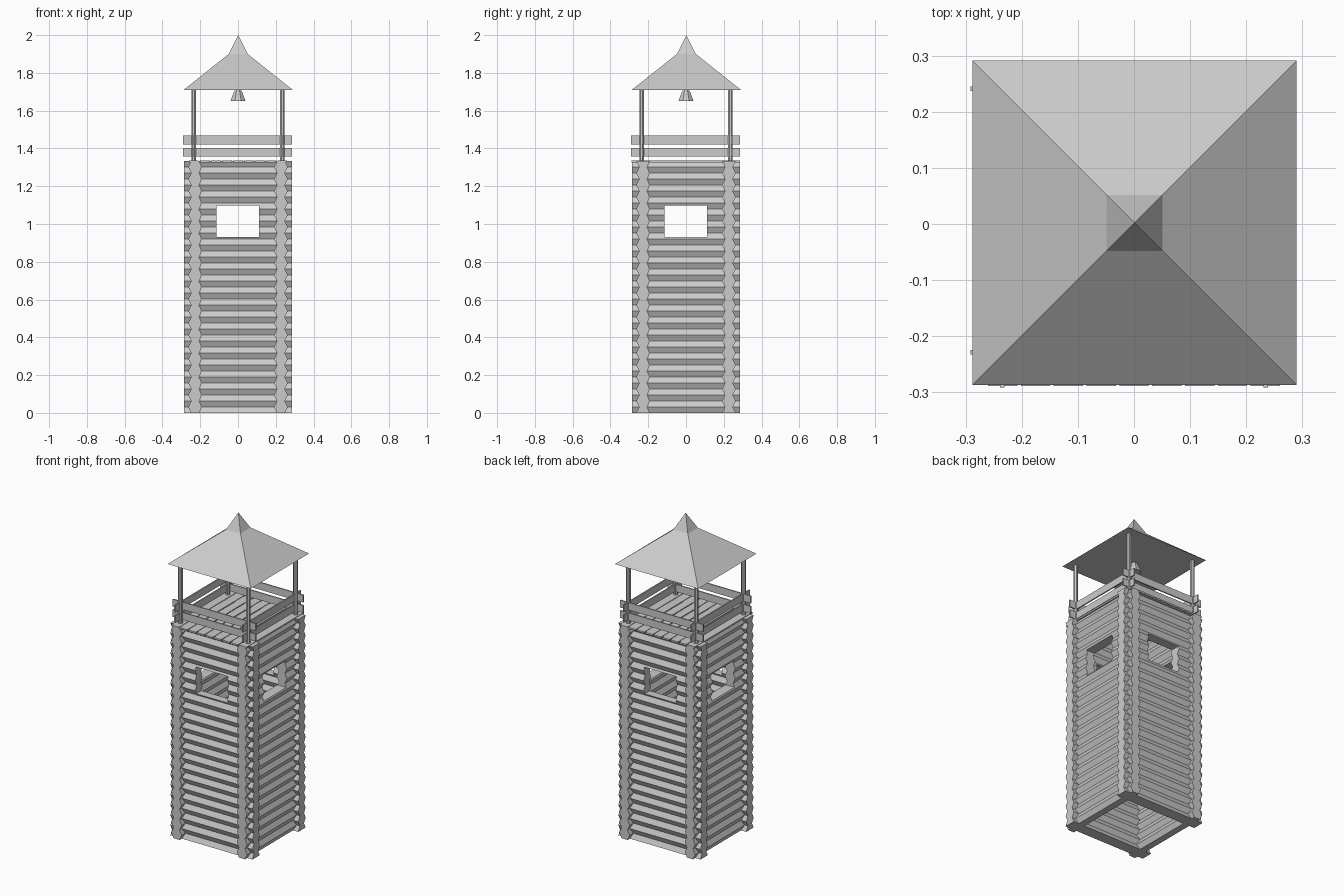
import bpy, bmesh, math
from mathutils import Matrix

if "Cube" in bpy.data.objects:
    bpy.data.objects.remove(bpy.data.objects["Cube"])

H = 1.333          # height of the log shaft
N = 21             # log courses
HALF = 0.285       # half length of a log wall
OFF = 0.227        # wall centre line
WIN = (0.93, 1.098)


def to_object(name, bm):
    bmesh.ops.recalc_face_normals(bm, faces=bm.faces[:])
    me = bpy.data.meshes.new(name)
    bm.to_mesh(me)
    bm.free()
    ob = bpy.data.objects.new(name, me)
    bpy.context.collection.objects.link(ob)
    return ob


def box(name, x, y, z):
    bm = bmesh.new()
    bmesh.ops.create_cube(bm, size=1)
    for v in bm.verts:
        v.co = [(r[0] + r[1]) / 2 + c * (r[1] - r[0]) for r, c in zip((x, y, z), v.co)]
    return to_object(name, bm)


def lathe(name, rings, sides, turn=0.0, loc=(0, 0)):
    """Stack of (radius, z) rings; closed at both ends."""
    bm = bmesh.new()
    loops = []
    for r, z in rings:
        if r == 0:
            loops.append([bm.verts.new((loc[0], loc[1], z))] * sides)
        else:
            angles = [turn + 2 * math.pi * i / sides for i in range(sides)]
            loops.append([bm.verts.new((loc[0] + r * math.cos(a), loc[1] + r * math.sin(a), z))
                          for a in angles])
    for a, b in zip(loops, loops[1:]):
        for i in range(sides):
            j = (i + 1) % sides
            quad = list(dict.fromkeys((a[i], a[j], b[j], b[i])))
            bm.faces.new(quad)
    for loop, (r, z) in ((loops[0], rings[0]), (loops[-1], rings[-1])):
        if r > 0:
            bm.faces.new(loop)
    return to_object(name, bm)


def log_wall(name, centre, along_y, phase):
    """Zigzag log profile, extruded along the wall."""
    bm = bmesh.new()
    step = H / (2 * N)
    rows = [(0.036 if (i + phase) % 2 == 0 else 0.021, i * step) for i in range(2 * N + 1)]
    ends = []
    for x in (-HALF, HALF):
        ends.append([(bm.verts.new((x, -w, z)), bm.verts.new((x, w, z))) for w, z in rows])
    a, b = ends
    for i in range(2 * N):
        for s in (0, 1):
            bm.faces.new((a[i][s], b[i][s], b[i + 1][s], a[i + 1][s]))
        for e in ends:
            bm.faces.new((e[i][0], e[i][1], e[i + 1][1], e[i + 1][0]))
    for i in (0, -1):
        bm.faces.new((a[i][0], a[i][1], b[i][1], b[i][0]))
    if along_y:
        bm.transform(Matrix.Rotation(math.pi / 2, 4, 'Z'))
        bm.transform(Matrix.Translation((centre, 0, 0)))
    else:
        bm.transform(Matrix.Translation((0, centre, 0)))
    return to_object(name, bm)


# Log walls with window openings
for name, centre, along_y, phase in (("front_wall", -OFF, False, 0), ("back_wall", OFF, False, 0),
                                     ("left_wall", -OFF, True, 1), ("right_wall", OFF, True, 1)):
    wall = log_wall(name, centre, along_y, phase)
    wide, deep = (-0.113, 0.11), (-0.5, 0.5)
    cutter = box("window_cutter", deep if along_y else wide, wide if along_y else deep, WIN)
    cutter.hide_render = True
    mod = wall.modifiers.new("window", 'BOOLEAN')
    mod.operation = 'DIFFERENCE'
    mod.solver = 'EXACT'
    mod.object = cutter
    bpy.context.view_layer.objects.active = wall
    bpy.ops.object.modifier_apply(modifier=mod.name)
    bpy.data.objects.remove(cutter)

# Deck planks
for i in range(9):
    x = (i - 4) * 0.0585
    box(f"deck_plank_{i + 1}", (x - 0.0262, x + 0.0262), (-0.289, 0.285), (1.326, 1.336))

# Corner posts
for sx in (-1, 1):
    for sy in (-1, 1):
        lathe("roof_post", [(0.0135, 1.33), (0.0135, 1.715)], 8, math.pi / 8,
              (0.235 * sx, 0.235 * sy))

# Railing boards, two per side
for z in ((1.357, 1.403), (1.422, 1.468)):
    for c in (-0.229, 0.241):
        box("cross_rail", (-0.291, 0.285), (c - 0.004, c + 0.004), z)
    for c in (-0.235, 0.235):
        box("side_rail", (c - 0.004, c + 0.004), (-0.291, 0.285), z)

# Four-sided roof with a steep cap
q = math.sqrt(2)
lathe("roof", [(0.289 * q, 1.71), (0.05 * q, 1.90), (0, 2.0)], 4, math.pi / 4, (0.001, 0.002))

# Bell
lathe("bell", [(0.043, 1.65), (0.026, 1.695), (0.016, 1.712)], 8, math.pi / 8)
